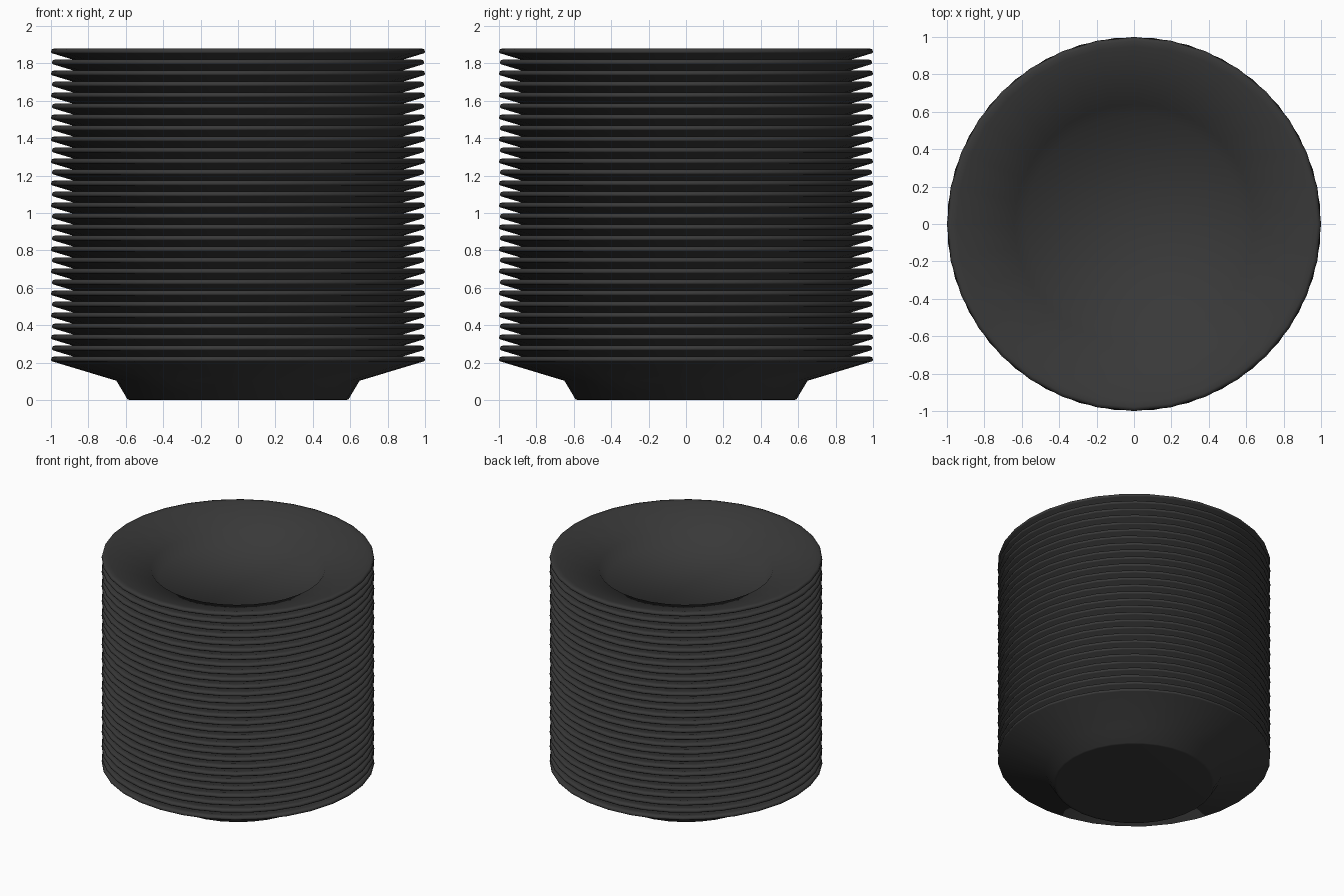
import bpy, bmesh, math

if "Cube" in bpy.data.objects:
    bpy.data.objects.remove(bpy.data.objects["Cube"])

COUNT, SIDES = 29, 32
TOP, PLATE_H = 1.88, 0.233
STEP = (TOP - PLATE_H) / (COUNT - 1)

# plate cross-section: radius, height (foot, flared underside, rim, hollow dish)
PROFILE = [(0.57, 0.0), (0.59, 0.002), (0.65, 0.103), (0.995, 0.207),
           (1.0, 0.213), (0.996, 0.228), (0.98, PLATE_H), (0.95, 0.228),
           (0.64, 0.135), (0.58, 0.055)]

charcoal = bpy.data.materials.new("charcoal")
charcoal.diffuse_color = (0.04, 0.04, 0.04, 1)
charcoal.use_nodes = True
charcoal.node_tree.nodes["Principled BSDF"].inputs["Base Color"].default_value = charcoal.diffuse_color


def make_plate_mesh():
    bm = bmesh.new()
    angles = [2 * math.pi * k / SIDES for k in range(SIDES)]
    rings = [[bm.verts.new((r * math.cos(a), r * math.sin(a), z)) for a in angles]
             for r, z in PROFILE]
    for a, b in zip(rings, rings[1:]):
        for k in range(SIDES):
            n = (k + 1) % SIDES
            bm.faces.new((a[k], a[n], b[n], b[k]))
    bm.faces.new(rings[0][::-1])
    bm.faces.new(rings[-1])
    for f in bm.faces:
        f.smooth = True
    mesh = bpy.data.meshes.new("plate")
    bm.to_mesh(mesh)
    bm.free()
    mesh.materials.append(charcoal)
    return mesh


# stack of nested plates, alternate ones turned by half a side
plate_mesh = make_plate_mesh()
for i in range(COUNT):
    plate = bpy.data.objects.new(f"plate_{i + 1}", plate_mesh)
    plate.location.z = i * STEP
    plate.rotation_euler.z = (i % 2) * math.pi / SIDES
    bpy.context.collection.objects.link(plate)
